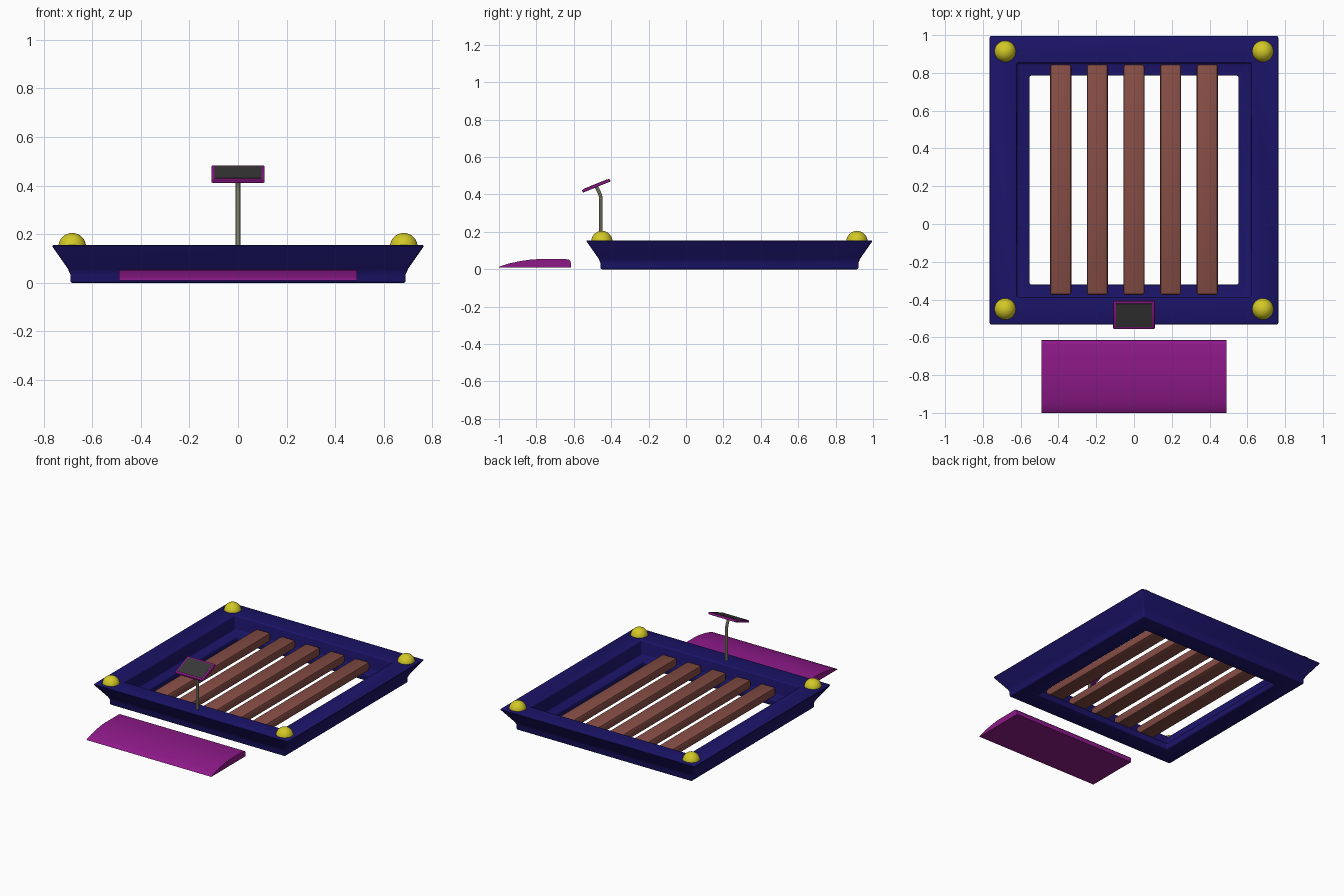
import bpy, bmesh, math
from mathutils import Vector

if "Cube" in bpy.data.objects:
    bpy.data.objects.remove(bpy.data.objects["Cube"])


def material(name, rgb):
    m = bpy.data.materials.new(name)
    m.diffuse_color = (*rgb, 1)
    m.use_nodes = True
    m.node_tree.nodes["Principled BSDF"].inputs["Base Color"].default_value = m.diffuse_color
    return m


NAVY = material("navy", (0.011, 0.007, 0.14))
YELLOW = material("yellow", (0.65, 0.58, 0.02))
PURPLE = material("purple", (0.27, 0.01, 0.25))
BROWN = material("brown", (0.24, 0.075, 0.06))
STEEL = material("pale_steel", (0.42, 0.42, 0.28))
DARK = material("dark_glass", (0.04, 0.04, 0.04))


def finish(ob, mat, bevel=0, segments=2):
    ob.data.materials.append(mat)
    bpy.ops.object.select_all(action='DESELECT')
    ob.select_set(True)
    bpy.context.view_layer.objects.active = ob
    if bevel:
        mod = ob.modifiers.new("bevel", 'BEVEL')
        mod.width, mod.segments, mod.limit_method = bevel, segments, 'ANGLE'
        bpy.ops.object.modifier_apply(modifier=mod.name)
    bpy.ops.object.shade_smooth_by_angle(angle=math.radians(35))
    return ob


def from_bmesh(name, bm):
    bmesh.ops.recalc_face_normals(bm, faces=bm.faces)
    me = bpy.data.meshes.new(name)
    bm.to_mesh(me)
    bm.free()
    ob = bpy.data.objects.new(name, me)
    bpy.context.collection.objects.link(ob)
    return ob


def box(name, loc, size, mat, bevel=0, tilt=0):
    bpy.ops.mesh.primitive_cube_add(size=1, location=loc)
    ob = bpy.context.object
    ob.name = name
    ob.scale = size
    bpy.ops.object.transform_apply(location=False, rotation=False, scale=True)
    ob.rotation_euler.x = tilt
    return finish(ob, mat, bevel)


CY = 0.232  # centre of the platform in y

# Platform rim: closed (half width, height) section swept round a square
section = [(0.69, 0), (0.69, 0.035), (0.70, 0.058), (0.768, 0.155),
           (0.62, 0.155), (0.62, 0.05), (0.553, 0.05), (0.553, 0)]
bm = bmesh.new()
rings = [[bm.verts.new((sx * r, CY + sy * r, z))
          for sx, sy in ((1, 1), (-1, 1), (-1, -1), (1, -1))] for r, z in section]
for a, b in zip(rings, rings[1:] + rings[:1]):
    for i in range(4):
        j = (i + 1) % 4
        bm.faces.new((a[i], a[j], b[j], b[i]))
finish(from_bmesh("platform_rim", bm), NAVY, 0.009, 3)

# Slats resting on the inner ledge
for i in range(5):
    box(f"slat_{i + 1}", ((i - 2) * 0.194, CY + 0.003, 0.08), (0.112, 1.22, 0.06), BROWN, 0.013)

# Corner domes
for i, (sx, sy) in enumerate(((-1, -1), (1, -1), (-1, 1), (1, 1))):
    bpy.ops.mesh.primitive_uv_sphere_add(segments=32, ring_count=16, radius=0.057,
                                         location=(sx * 0.682, CY + sy * 0.682, 0.148))
    bpy.context.object.name = f"corner_dome_{i + 1}"
    finish(bpy.context.object, YELLOW)

# Bent post carrying the display
curve = bpy.data.curves.new("display_post", 'CURVE')
curve.dimensions = '3D'
curve.bevel_depth = 0.01
curve.bevel_resolution = 3
curve.use_fill_caps = True
path = [(-0.455, 0.14), (-0.455, 0.375), (-0.458, 0.395), (-0.466, 0.415), (-0.479, 0.442)]
spline = curve.splines.new('POLY')
spline.points.add(len(path) - 1)
for p, (y, z) in zip(spline.points, path):
    p.co = (0, y, z, 1)
post = bpy.data.objects.new("display_post", curve)
bpy.context.collection.objects.link(post)
bpy.ops.object.select_all(action='DESELECT')
post.select_set(True)
bpy.context.view_layer.objects.active = post
bpy.ops.object.convert(target='MESH')
finish(bpy.context.object, STEEL)

# Tilted display and its screen
tilt = math.radians(22)
centre = Vector((0, -0.48, 0.447))
normal = Vector((0, -math.sin(tilt), math.cos(tilt)))
box("display_case", centre, (0.22, 0.16, 0.016), PURPLE, 0.005, tilt)
box("display_screen", centre + normal * 0.0075, (0.192, 0.132, 0.004), DARK, 0, tilt)

# Entry ramp: side profile extruded across the width
profile = [(-1.0, 0.01), (-0.995, 0.015), (-0.95, 0.03), (-0.89, 0.043), (-0.83, 0.052),
           (-0.79, 0.054), (-0.64, 0.054), (-0.626, 0.051), (-0.617, 0.042), (-0.615, 0.03),
           (-0.615, 0.01)]
bm = bmesh.new()
face = bm.faces.new([bm.verts.new((-0.49, y, z)) for y, z in profile])
out = bmesh.ops.extrude_face_region(bm, geom=[face])
bmesh.ops.translate(bm, vec=(0.98, 0, 0),
                    verts=[g for g in out["geom"] if isinstance(g, bmesh.types.BMVert)])
finish(from_bmesh("entry_ramp", bm), PURPLE)
